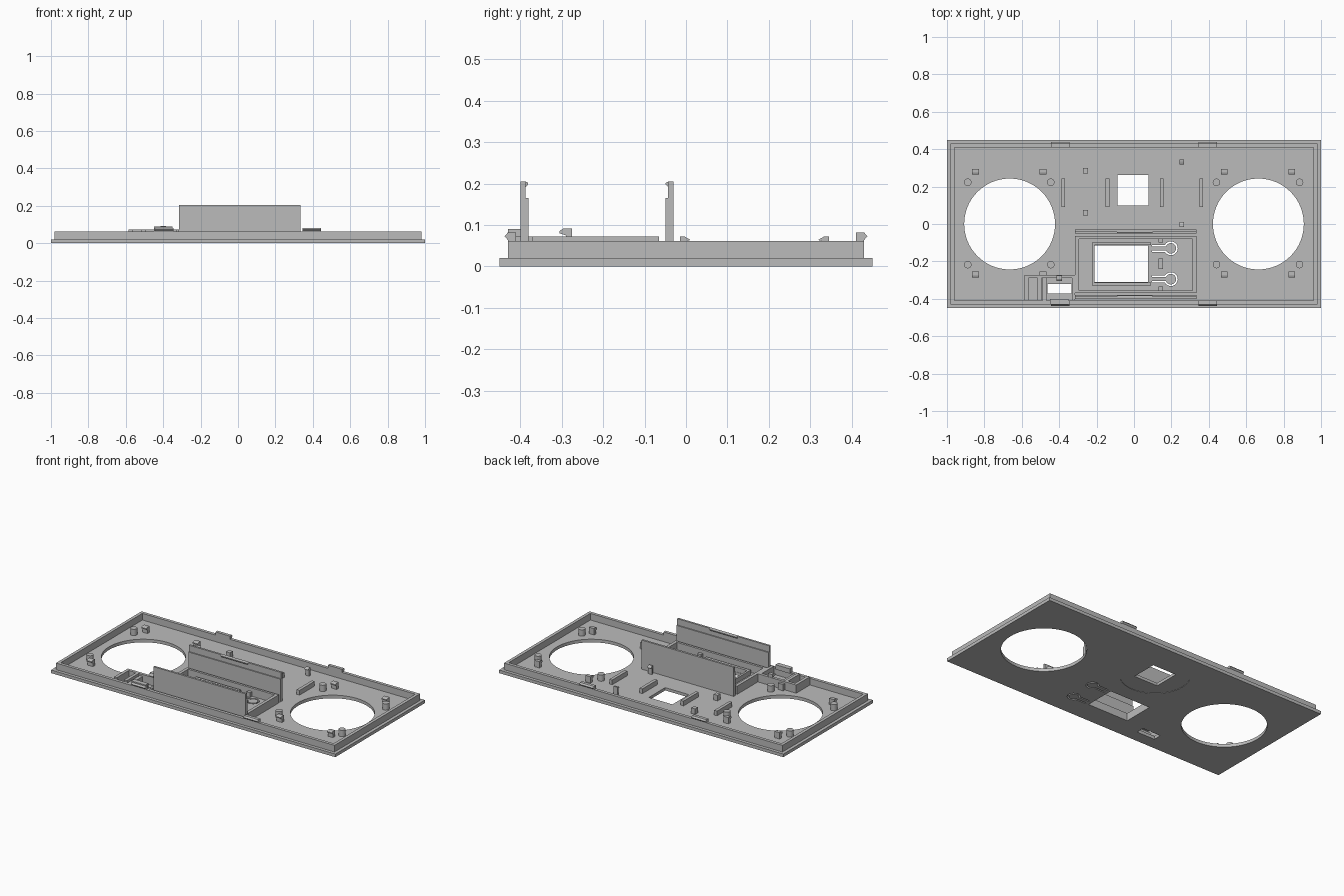
import bpy, bmesh, math

cube = bpy.data.objects.get("Cube")
if cube:
    bpy.data.objects.remove(cube, do_unlink=True)

grey = bpy.data.materials.new("plain grey")
grey.use_nodes = True
COLOUR = (0.5, 0.5, 0.5, 1)
grey.diffuse_color = COLOUR
grey.node_tree.nodes["Principled BSDF"].inputs["Base Color"].default_value = COLOUR


def finish(name, bm):
    bmesh.ops.recalc_face_normals(bm, faces=bm.faces)
    mesh = bpy.data.meshes.new(name)
    bm.to_mesh(mesh)
    bm.free()
    mesh.materials.append(grey)
    ob = bpy.data.objects.new(name, mesh)
    bpy.context.collection.objects.link(ob)
    return ob


def box(name, x0, x1, y0, y1, z0, z1):
    bm = bmesh.new()
    bmesh.ops.create_cube(bm, size=1)
    for v in bm.verts:
        v.co = (x1 if v.co.x > 0 else x0, y1 if v.co.y > 0 else y0, z1 if v.co.z > 0 else z0)
    return finish(name, bm)


def prism(name, points, z0, z1):
    """Outline in x, y raised from z0 to z1."""
    bm = bmesh.new()
    face = bm.faces.new([bm.verts.new((x, y, z0)) for x, y in points])
    top = bmesh.ops.extrude_face_region(bm, geom=[face])["geom"]
    bmesh.ops.translate(bm, vec=(0, 0, z1 - z0), verts=[g for g in top if isinstance(g, bmesh.types.BMVert)])
    return finish(name, bm)


def bar(name, points, x0, x1):
    """Profile in y, z swept along x."""
    bm = bmesh.new()
    face = bm.faces.new([bm.verts.new((x0, y, z)) for y, z in points])
    end = bmesh.ops.extrude_face_region(bm, geom=[face])["geom"]
    bmesh.ops.translate(bm, vec=(x1 - x0, 0, 0), verts=[g for g in end if isinstance(g, bmesh.types.BMVert)])
    return finish(name, bm)


def disc(name, x, y, r, z0, z1, n=64):
    return prism(name, [(x + r * math.cos(math.tau * i / n), y + r * math.sin(math.tau * i / n))
                        for i in range(n)], z0, z1)


def keyhole(name, x, y, r, h, left, z0, z1):
    """Round button outline with an arm running to the left."""
    a = math.asin(h / r)
    arc = [-math.pi + a + (math.tau - 2 * a) * i / 32 for i in range(33)]
    pts = [(left, y + h), (left, y - h)]
    pts += [(x + r * math.cos(t), y + r * math.sin(t)) for t in arc]
    return prism(name, pts, z0, z1)


def cut(target, cutter):
    mod = target.modifiers.new("cut", "BOOLEAN")
    mod.operation = "DIFFERENCE"
    mod.solver = "EXACT"
    mod.object = cutter
    bpy.context.view_layer.objects.active = target
    bpy.ops.object.modifier_apply(modifier=mod.name)
    bpy.data.objects.remove(cutter, do_unlink=True)


FLOOR, RIM, LIP = 0.02, 0.062, 0.072

# Face plate with its openings
plate = box("face_plate", -1, 1, -0.45, 0.45, 0, FLOOR)
for s in (-1, 1):
    cut(plate, disc("round_cutter", s * 0.665, 0, 0.243, -0.1, 0.1))
cut(plate, disc("recess_cutter", -0.005, 0.18, 0.2, -0.1, 0.002))
cut(plate, box("square_cutter", -0.088, 0.078, 0.098, 0.262, -0.1, 0.1))
cut(plate, box("window_cutter", -0.21, 0.075, -0.31, -0.115, -0.1, 0.1))
cut(plate, box("port_cutter", -0.462, -0.335, -0.372, -0.32, -0.1, 0.1))
for y in (-0.13, -0.295):
    cut(plate, keyhole("slot_cutter", 0.197, y, 0.037, 0.019, 0.095, -0.1, 0.1))
    keyhole("button_tab", 0.197, y, 0.028, 0.011, 0.09, 0, FLOOR)

# Raised rim
rim = box("rim", -0.98, 0.98, -0.43, 0.43, FLOOR, RIM)
cut(rim, box("rim_cutter", -0.96, 0.96, -0.41, 0.41, 0, 0.1))

# Snap clips on the rim
for s in (-1, 1):
    for x in (-0.395, 0.395):
        bar("rim_clip", [(s * 0.41, 0.05), (s * 0.43, 0.05), (s * 0.43, 0.064), (s * 0.438, 0.073),
                         (s * 0.43, 0.082), (s * 0.41, 0.082)], x - 0.05, x + 0.05)

# Tall holder walls, thinner above with a small catch in the middle
for name, y, s in (("front_holder", -0.4, 1), ("rear_holder", -0.03, -1)):
    bar(name + "_wall", [(y, FLOOR), (y, 0.205), (y + s * 0.013, 0.205), (y + s * 0.013, 0.165),
                         (y + s * 0.02, 0.165), (y + s * 0.02, FLOOR)], -0.315, 0.333)
    bar(name + "_catch", [(y + s * 0.013, 0.192), (y + s * 0.019, 0.198), (y + s * 0.019, 0.202),
                          (y + s * 0.013, 0.205)], -0.09, 0.1)

# Tray between the holder walls
box("tray_left", -0.315, -0.295, -0.37, -0.065, FLOOR, LIP)
box("tray_right", 0.313, 0.333, -0.37, -0.065, FLOOR, LIP)
box("tray_rear", -0.295, 0.313, -0.08, -0.065, FLOOR, LIP)
box("tray_front", -0.295, 0.313, -0.37, -0.355, FLOOR, LIP)
box("window_rear_ledge", -0.22, 0.09, -0.113, -0.098, FLOOR, 0.05)
box("window_front_ledge", -0.22, 0.09, -0.33, -0.312, FLOOR, 0.05)
box("window_left_ledge", -0.225, -0.212, -0.33, -0.098, FLOOR, 0.05)
for y0, y1 in ((-0.1, -0.08), (-0.24, -0.185), (-0.355, -0.335)):
    box("button_rib", 0.13, 0.155, y0, y1, FLOOR, 0.05)

# Port housing near the front
box("port_rear_wall", -0.585, -0.315, -0.29, -0.272, FLOOR, LIP)
box("port_outer_wall", -0.585, -0.565, -0.41, -0.29, FLOOR, LIP)
box("port_inner_wall", -0.515, -0.495, -0.41, -0.29, FLOOR, LIP)
box("port_side_wall", -0.49, -0.468, -0.41, -0.29, FLOOR, 0.06)
box("port_right_wall", -0.332, -0.315, -0.41, -0.29, FLOOR, LIP)
box("port_front_stop", -0.45, -0.35, -0.43, -0.4, 0.06, 0.09)
bar("port_latch", [(-0.275, FLOOR), (-0.275, 0.092), (-0.295, 0.092), (-0.305, 0.086), (-0.305, 0.08),
                   (-0.29, 0.075), (-0.29, FLOOR)], -0.415, -0.385)

# Posts and hooked pegs around the round openings
for cx in (-0.667, 0.663):
    for s in (-1, 1):
        for side in (-1, 1):
            disc("round_post", cx + s * 0.222, 0.003 + side * 0.22, 0.02, FLOOR, 0.06, 24)
            x, y = cx + s * 0.18, 0.005 + side * 0.275
            box("hook_post", x - 0.018, x + 0.018, y - 0.005, y + 0.015, FLOOR, 0.06)
            bar("hook_tip", [(y - 0.005, 0.042), (y - 0.016, 0.048), (y - 0.016, 0.055),
                             (y - 0.005, 0.06)], x - 0.018, x + 0.018)

# Board supports either side of the square opening
for x in (-0.378, -0.142, 0.148, 0.36):
    box("board_rib", x - 0.01, x + 0.01, 0.09, 0.242, FLOOR, 0.05)
for y in (0.06, 0.285):
    box("board_peg", -0.274, -0.246, y - 0.014, y + 0.014, FLOOR, 0.055)
for y, s in ((-0.015, 1), (0.345, -1)):
    bar("board_hook", [(y, FLOOR), (y, LIP), (y + s * 0.012, LIP), (y + s * 0.026, 0.064),
                       (y + s * 0.012, 0.06), (y + s * 0.012, FLOOR)], 0.242, 0.268)

# Crisp edges with smooth round walls
bpy.ops.object.select_all(action="DESELECT")
for ob in bpy.context.collection.objects:
    if ob.type == "MESH" and ob.data.materials and ob.data.materials[0] == grey:
        ob.select_set(True)
        bpy.context.view_layer.objects.active = ob
bpy.ops.object.shade_smooth_by_angle(angle=math.radians(30))
